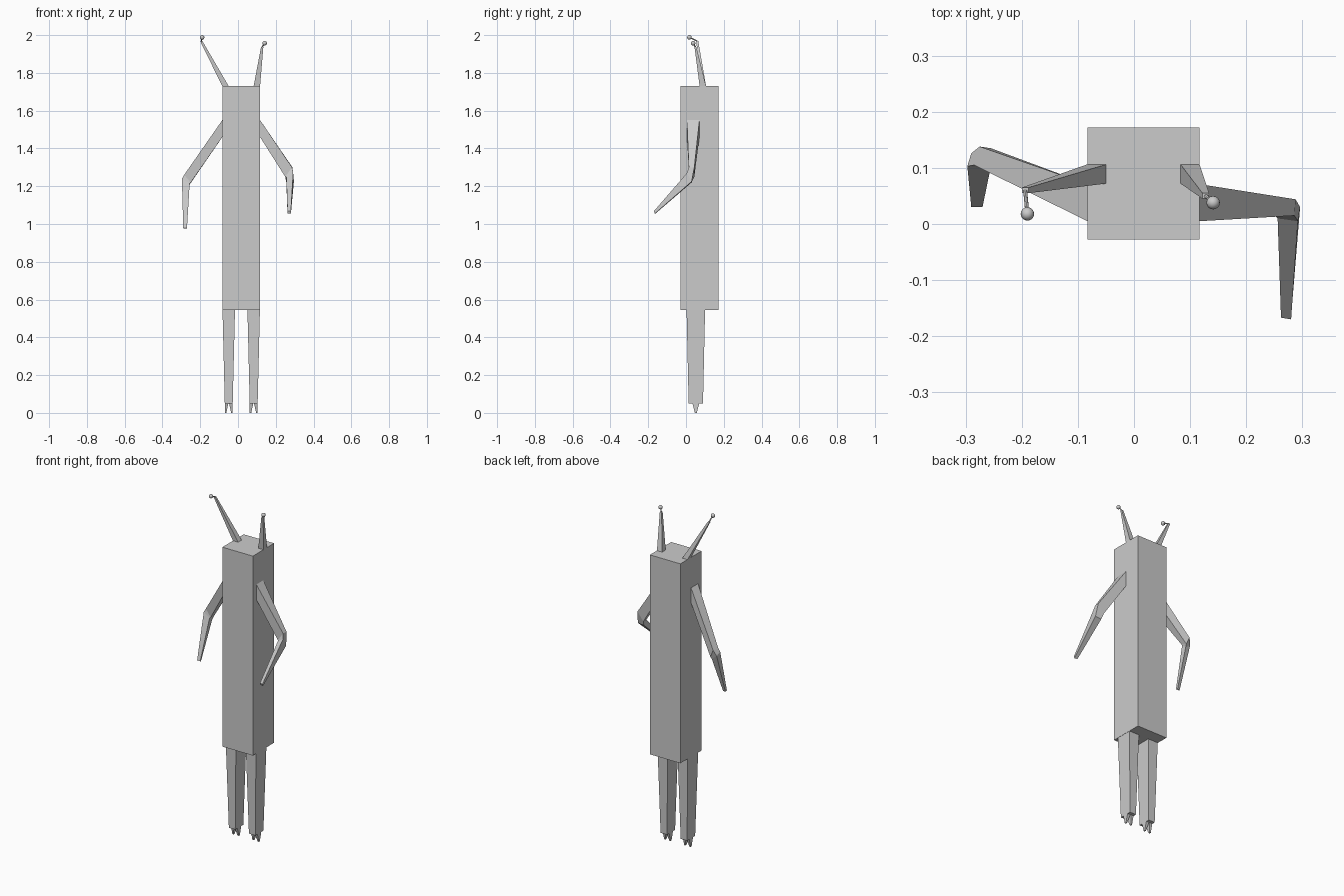
import bpy, bmesh
from mathutils import Vector

if "Cube" in bpy.data.objects:
    bpy.data.objects.remove(bpy.data.objects["Cube"])


def loft(name, *rings):
    """Closed solid skinned through a series of four-cornered rings."""
    bm = bmesh.new()
    loops = [[bm.verts.new(p) for p in ring] for ring in rings]
    for a, b in zip(loops, loops[1:]):
        for i in range(4):
            j = (i + 1) % 4
            bm.faces.new((a[i], a[j], b[j], b[i]))
    bm.faces.new(loops[0][::-1])
    bm.faces.new(loops[-1])
    bmesh.ops.recalc_face_normals(bm, faces=bm.faces)
    mesh = bpy.data.meshes.new(name)
    bm.to_mesh(mesh)
    bm.free()
    ob = bpy.data.objects.new(name, mesh)
    bpy.context.collection.objects.link(ob)
    return ob


def rect(x, y, z, hx, hy):
    """Horizontal rectangle ring."""
    return [(x - hx, y - hy, z), (x + hx, y - hy, z),
            (x + hx, y + hy, z), (x - hx, y + hy, z)]


CX, CY = 0.017, 0.072

# Block-shaped torso and head
loft("body", rect(CX, CY, 0.545, 0.1, 0.1), rect(CX, CY, 1.731, 0.1, 0.1))

# Legs with two pointed toes each
for side, s in (("left", -1), ("right", 1)):
    x = CX + s * 0.066
    loft(side + "_leg", rect(x, 0.052, 0.05, 0.021, 0.038),
         rect(x, 0.052, 0.545, 0.033, 0.049))
    for t in (-1, 1):
        loft(f"{side}_toe", rect(x + t * 0.017, 0.052, 0, 0.004, 0.005),
             rect(x + t * 0.0115, 0.052, 0.05, 0.0095, 0.018))


# Arms: shoulder, two elbow rings, hand
def shoulder(x):
    return [(x, 0.005, 1.55), (x, 0.071, 1.55), (x, 0.071, 1.46), (x, 0.005, 1.46)]


loft("right_arm", shoulder(0.117),
     [(.286, .015, 1.30), (.288, .044, 1.30), (.25, .044, 1.25), (.25, .017, 1.25)],
     [(.292, .005, 1.27), (.296, .03, 1.225), (.256, .03, 1.22), (.256, .01, 1.25)],
     [(.28, -.17, 1.068), (.28, -.165, 1.055), (.262, -.162, 1.055), (.262, -.167, 1.068)])
loft("left_arm", shoulder(-0.083),
     [(-.285, .105, 1.26), (-.275, .138, 1.255), (-.255, .135, 1.21), (-.25, .10, 1.22)],
     [(-.297, .103, 1.24), (-.29, .126, 1.22), (-.258, .126, 1.195), (-.256, .098, 1.215)],
     [(-.29, .03, .98), (-.287, .04, .975), (-.272, .04, .975), (-.27, .03, .98)])

# Antennae: tapered stalk, thin stem, ball
for side, base_x, tip, ball in (
        ("left", -0.067, (-0.194, 0.06, 1.968), (-0.19, 0.018, 1.988)),
        ("right", 0.1, (0.128, 0.05, 1.937), (0.141, 0.038, 1.957))):
    loft(side + "_antenna", rect(base_x, 0.089, 1.731, 0.017, 0.017),
         rect(*tip, 0.006, 0.005))
    a, b = Vector(tip), Vector(ball)
    bpy.ops.mesh.primitive_cylinder_add(vertices=8, radius=0.0035,
                                        depth=(b - a).length, location=(a + b) / 2)
    stem = bpy.context.object
    stem.name = side + "_antenna_stem"
    stem.rotation_euler = (b - a).to_track_quat('Z', 'Y').to_euler()
    bpy.ops.mesh.primitive_uv_sphere_add(segments=16, ring_count=8,
                                         radius=0.012, location=ball)
    bpy.context.object.name = side + "_antenna_ball"
    bpy.ops.object.shade_smooth_by_angle()
